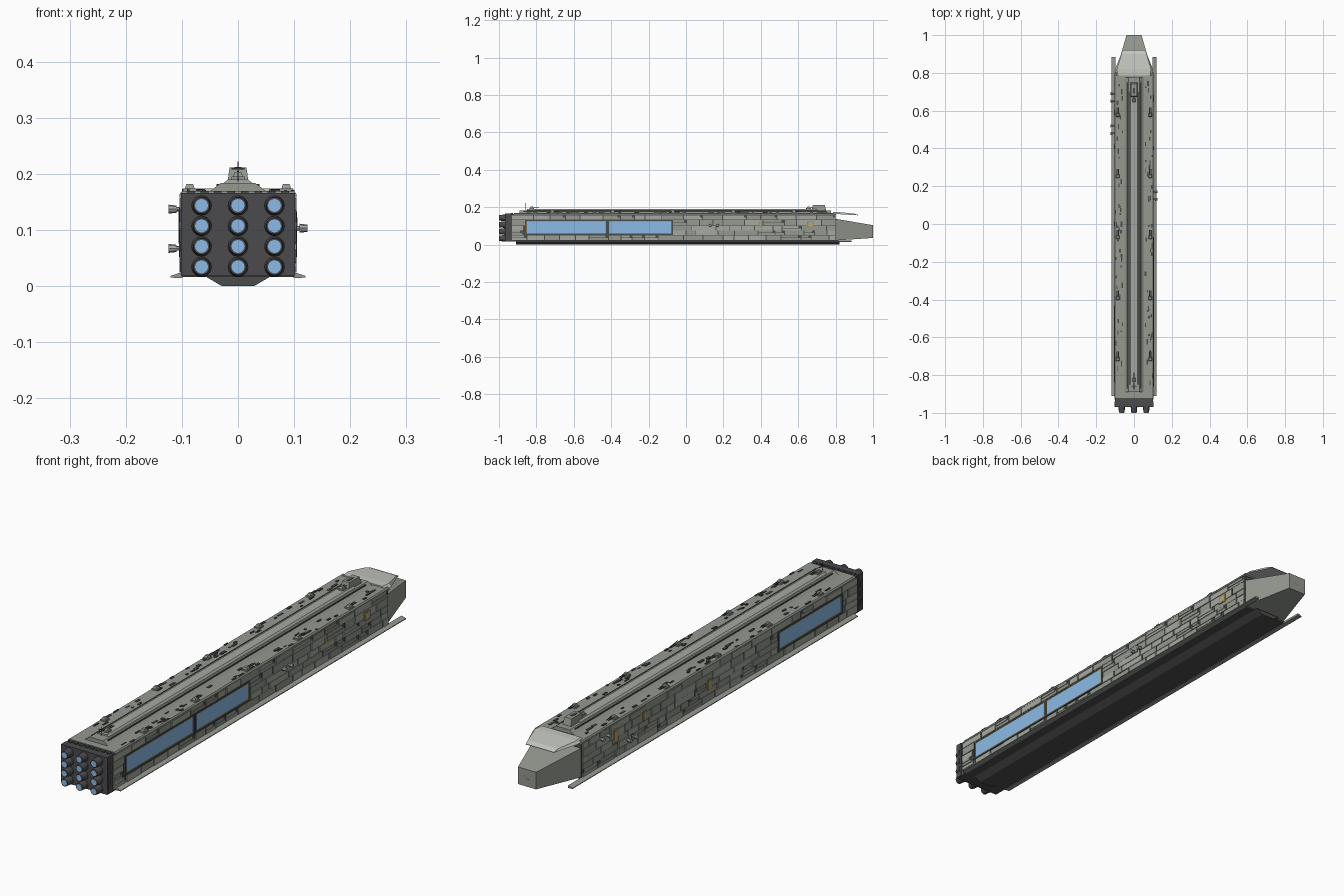
import bpy, bmesh, math, random
from mathutils import Matrix

if "Cube" in bpy.data.objects:
    bpy.data.objects.remove(bpy.data.objects["Cube"])

random.seed(4)


def material(name, r, g, b):
    m = bpy.data.materials.new(name)
    m.diffuse_color = (r, g, b, 1)
    m.use_nodes = True
    m.node_tree.nodes["Principled BSDF"].inputs["Base Color"].default_value = m.diffuse_color
    return m


GREY = material("hull_grey", 0.30, 0.32, 0.28)
LIGHT = material("light_grey", 0.38, 0.40, 0.36)
PALE = material("pale_grey", 0.55, 0.58, 0.53)
DARK = material("dark_grey", 0.07, 0.075, 0.07)
ENGINE = material("engine_grey", 0.07, 0.068, 0.075)
BLUE = material("glow_blue", 0.26, 0.50, 0.80)
AMBER = material("amber", 0.45, 0.27, 0.04)


def finish(bm, name, mat):
    bmesh.ops.recalc_face_normals(bm, faces=bm.faces)
    me = bpy.data.meshes.new(name)
    bm.to_mesh(me)
    bm.free()
    me.materials.append(mat)
    ob = bpy.data.objects.new(name, me)
    bpy.context.collection.objects.link(ob)
    return ob


def add_box(bm, x0, x1, y0, y1, z0, z1, taper=1.0):
    m = Matrix.Translation(((x0+x1)/2, (y0+y1)/2, (z0+z1)/2)) @ Matrix.Diagonal((abs(x1-x0), abs(y1-y0), z1-z0, 1))
    vs = bmesh.ops.create_cube(bm, size=1)["verts"]
    for v in vs:
        if v.co.z > 0:
            v.co.x *= taper
            v.co.y *= taper
    bmesh.ops.transform(bm, matrix=m, verts=vs)


def add_tube(bm, x, y, z, r1, r2, length, sides=8, axis="Y"):
    # cone frustum centred on the point; r2 is the end toward +axis
    rot = {"Y": Matrix.Rotation(-math.pi/2, 4, "X"), "X": Matrix.Rotation(math.pi/2, 4, "Y"), "Z": Matrix()}[axis]
    bmesh.ops.create_cone(bm, cap_ends=True, segments=sides, radius1=r1, radius2=r2, depth=length,
                          matrix=Matrix.Translation((x, y, z)) @ rot)


def loft(name, rings, mat):
    # rings: list of (y, [(x, z), ...]) joined in order and capped
    bm = bmesh.new()
    loops = [[bm.verts.new((x, y, z)) for x, z in prof] for y, prof in rings]
    n = len(loops[0])
    for a, b in zip(loops, loops[1:]):
        for i in range(n):
            bm.faces.new((a[i], a[(i+1) % n], b[(i+1) % n], b[i]))
    bm.faces.new(loops[0])
    bm.faces.new(loops[-1])
    return finish(bm, name, mat)


def sym(half):
    return half + [(-x, z) for x, z in reversed(half)]


# Main hull, deck and keel
hull = sym([(0.1, 0.016), (0.1, 0.165)])
loft("hull", [(-0.945, hull), (0.80, hull)], DARK)
deck = sym([(0.104, 0.158), (0.104, 0.164), (0.1, 0.169)])
loft("deck", [(-0.92, deck), (0.803, deck)], GREY)
keel = sym([(0.029, 0.0), (0.058, 0.017)])
loft("keel", [(-0.91, keel), (0.82, keel)], DARK)

# Tapered bow, visor plate and bow port
loft("bow", [(0.79, sym([(0.1, 0.022), (0.1, 0.14)])), (1.0, sym([(0.04, 0.036), (0.04, 0.104)]))], GREY)
loft("bow_visor", [(0.785, sym([(0.1, 0.164), (0.085, 0.174)])),
                   (0.82, sym([(0.1, 0.163), (0.09, 0.174)])),
                   (0.90, sym([(0.068, 0.158), (0.066, 0.166)])),
                   (0.92, sym([(0.063, 0.157), (0.062, 0.159)]))], PALE)
bm = bmesh.new()
add_box(bm, -0.012, 0.012, 0.98, 0.9995, 0.062, 0.08)
port = finish(bm, "bow_port_recess", DARK)
port.location.y = 0.0005

# Stepped dorsal spine
spine = sym([(0.055, 0.166), (0.046, 0.172), (0.03, 0.184)])
loft("spine_base", [(-0.89, spine), (0.775, spine)], GREY)
ridge = sym([(0.027, 0.182), (0.018, 0.190)])
loft("spine_ridge", [(-0.85, ridge), (0.70, ridge)], LIGHT)
bm = bmesh.new()
for s in (-1, 1):
    add_box(bm, s*0.034, s*0.038, -0.87, 0.75, 0.174, 0.1815)
finish(bm, "spine_side_rails", DARK)

# Bridge tower and stern mast
bm = bmesh.new()
add_box(bm, -0.019, 0.019, 0.67, 0.75, 0.182, 0.211, 0.8)
finish(bm, "bridge_tower", GREY)
bm = bmesh.new()
add_box(bm, -0.006, 0.006, 0.69, 0.72, 0.21, 0.2125)
add_tube(bm, 0, -0.86, 0.204, 0.0015, 0.001, 0.036, 6, "Z")
add_box(bm, -0.012, 0.012, -0.8615, -0.8585, 0.208, 0.210)
add_box(bm, -0.0015, 0.0015, -0.875, -0.84, 0.203, 0.205)
finish(bm, "mast", DARK)

# Lower side rails with a wedge section
for s in (-1, 1):
    prof = [(s*0.099, 0.014), (s*0.12, 0.015), (s*0.12, 0.018), (s*0.105, 0.023), (s*0.099, 0.023)]
    loft("side_rail", [(-0.91, prof), (0.885, prof)], GREY)

# Engine block, nozzles and glow discs
bm = bmesh.new()
add_box(bm, -0.102, 0.102, -0.968, -0.94, 0.018, 0.166)
for z in (0.052, 0.0885, 0.125):
    add_box(bm, -0.104, 0.104, -0.964, -0.948, z-0.011, z+0.011)
finish(bm, "engine_block", ENGINE)
nozzles, glows = bmesh.new(), bmesh.new()
for x in (-0.065, 0, 0.065):
    for z in (0.034, 0.0705, 0.107, 0.1435):
        add_tube(nozzles, x, -0.982, z, 0.0145, 0.018, 0.034, 20)
        add_tube(glows, x, -0.995, z, 0.0115, 0.0115, 0.01, 20)
finish(nozzles, "engine_nozzles", ENGINE)
finish(glows, "engine_glow", BLUE)

# Hangar bays: dark frame, amber trim, blue field
bays = {1: [(-0.85, -0.43), (-0.41, -0.08)], -1: [(-0.83, -0.44)]}
frames, trims, fields = bmesh.new(), bmesh.new(), bmesh.new()
for s, spans in bays.items():
    for y0, y1 in spans:
        z0, z1 = 0.061, 0.124
        add_box(fields, s*0.09, s*0.1025, y0, y1, z0, z1)
        for bm, a, b, x in ((trims, 0, 0.0025, 0.1042), (frames, 0.0025, 0.009, 0.1055)):
            add_box(bm, s*0.098, s*x, y0-b, y1+b, z1+a, z1+b)
            add_box(bm, s*0.098, s*x, y0-b, y1+b, z0-b, z0-a)
            add_box(bm, s*0.098, s*x, y0-b, y0-a, z0-a, z1+a)
            add_box(bm, s*0.098, s*x, y1+a, y1+b, z0-a, z1+a)
finish(fields, "hangar_field", BLUE)
finish(trims, "hangar_trim", AMBER)
finish(frames, "hangar_frame", DARK)

# Brick-like side armour in rows, skipping the hangar bays
tones = [bmesh.new(), bmesh.new()]
for s in (-1, 1):
    for z0, z1 in ((0.024, 0.050), (0.052, 0.075), (0.077, 0.100), (0.102, 0.132), (0.134, 0.157)):
        y = -0.93
        while y < 0.785:
            end = min(y + random.uniform(0.04, 0.13), 0.797)
            blocked = [b for b in bays[s] if z1 > 0.054 and z0 < 0.133 and end > b[0]-0.011 and y < b[1]+0.011]
            if blocked:
                stop = blocked[0][0] - 0.011
                if stop - y > 0.01:
                    add_box(tones[0], s*0.098, s*0.1035, y, stop, z0, z1)
                y = blocked[0][1] + 0.011
                continue
            x = random.choice((0.1025, 0.1035, 0.1045))
            bm = random.choice(tones)
            if random.random() < 0.25:
                mid = (z0+z1)/2
                add_box(bm, s*0.098, s*x, y, end, z0, mid-0.001)
                add_box(bm, s*0.098, s*x, y, end-0.012, mid+0.001, z1)
            else:
                add_box(bm, s*0.098, s*x, y, end, z0, z1)
            y = end + 0.005
finish(tones[0], "side_armour_a", GREY)
finish(tones[1], "side_armour_b", LIGHT)

# Amber airlock hatches with a dark door
hatch, door = bmesh.new(), bmesh.new()
for s, y, z, w, h in ((1, 0.40, 0.11, 0.009, 0.012), (1, 0.665, 0.11, 0.018, 0.017),
                      (-1, 0.59, 0.11, 0.014, 0.028), (-1, 0.41, 0.12, 0.012, 0.02), (-1, 0.0, 0.09, 0.012, 0.02)):
    add_box(hatch, s*0.099, s*0.1055, y-w, y+w, z-h, z+h)
    add_box(door, s*0.099, s*0.1062, y-w*0.6, y+w*0.6, z-h*0.7, z+h*0.7)
finish(hatch, "airlock_frame", AMBER)
finish(door, "airlock_door", LIGHT)

# Turrets on the deck edges and spine
bases, barrels = bmesh.new(), bmesh.new()
spots = [(s*0.086, y, 0.167) for s in (-1, 1) for y in (-0.715, -0.392, -0.07, 0.253, 0.577)]
for x, y, z in spots + [(0, -0.825, 0.188), (0, 0.655, 0.188)]:
    add_box(bases, x-0.012, x+0.012, y-0.013, y+0.013, z, z+0.007)
    add_box(bases, x-0.009, x+0.009, y-0.010, y+0.010, z+0.006, z+0.015, 0.65)
    for d in (-0.004, 0.004):
        add_tube(barrels, x+d, y+0.022, z+0.010, 0.0016, 0.0016, 0.034, 6)
finish(bases, "turret_bases", GREY)
finish(barrels, "turret_barrels", DARK)

# Paired side pods on short arms
pods = bmesh.new()
for s, y, z in ((-1, 0.67, 0.137), (-1, 0.50, 0.067), (1, 0.15, 0.103)):
    for d in (-0.02, 0.02):
        add_tube(pods, s*0.106, y+d, z, 0.004, 0.004, 0.014, 8, "X")
        add_tube(pods, s*0.117, y+d, z, 0.008, 0.0065, 0.014, 8, "X")
finish(pods, "side_pods", LIGHT)

# Small deck fittings and stern vents
fit = bmesh.new()
for s in (-1, 1):
    for i in range(45):
        x, y = s*random.uniform(0.06, 0.098), random.uniform(-0.9, 0.76)
        w, l = random.uniform(0.002, 0.005), random.uniform(0.004, 0.016)
        add_box(fit, x-w, x+w, y-l, y+l, 0.166, random.uniform(0.1705, 0.173))
for i in range(8):
    x = -0.084 + i*0.024
    add_box(fit, x-0.007, x+0.007, -0.938, -0.925, 0.16, 0.169)
finish(fit, "deck_fittings", DARK)
